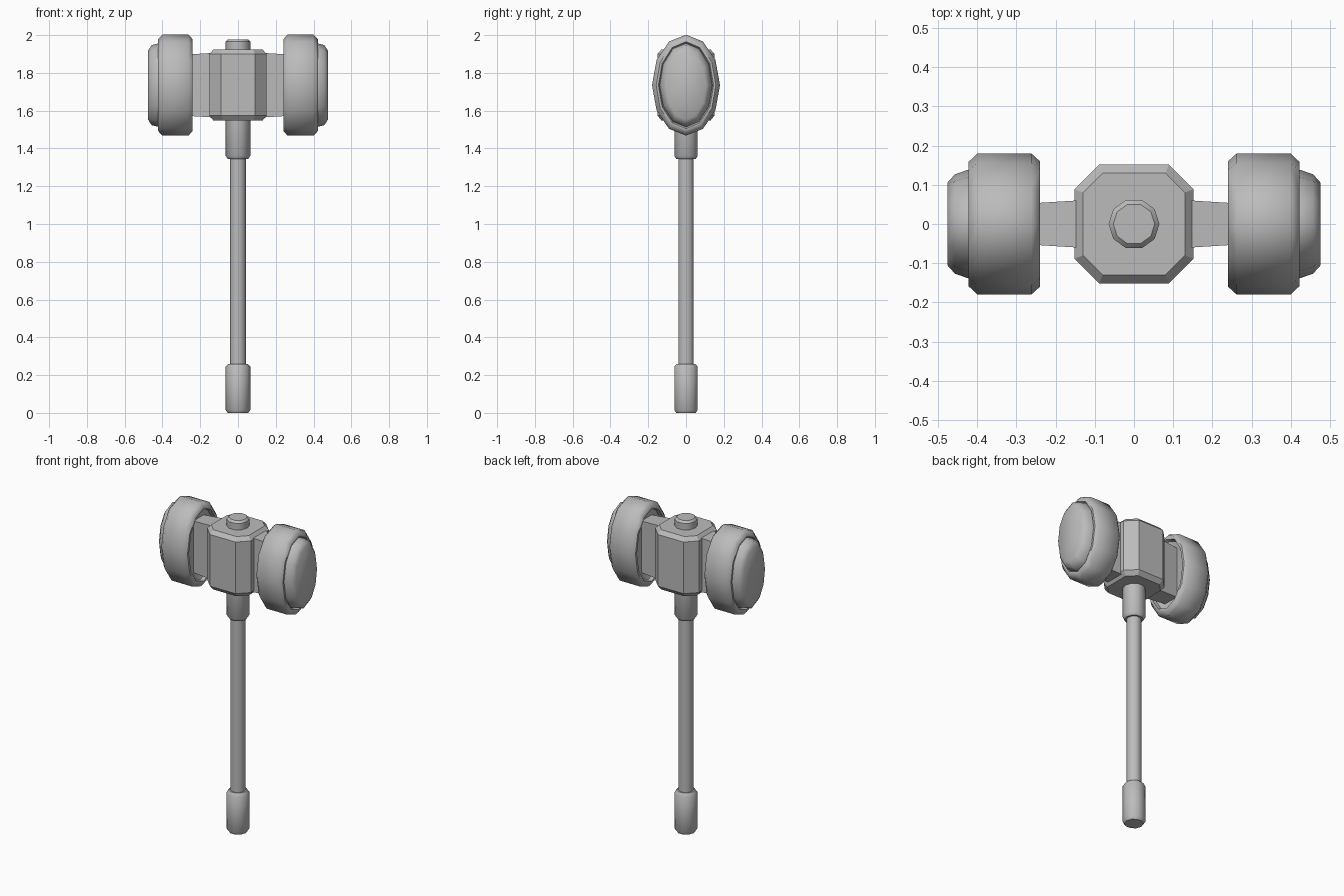
import bpy, bmesh, math

cube = bpy.data.objects.get("Cube")
if cube:
    bpy.data.objects.remove(cube, do_unlink=True)

metal = bpy.data.materials.new("plain grey")
metal.use_nodes = True
GREY = (0.5, 0.5, 0.5, 1)
metal.diffuse_color = GREY
metal.node_tree.nodes["Principled BSDF"].inputs["Base Color"].default_value = GREY


def loft(name, rings, smooth=None):
    """Skin a list of equal-length rings and close both ends."""
    bm = bmesh.new()
    rows = [[bm.verts.new(p) for p in ring] for ring in rings]
    n = len(rows[0])
    for a, b in zip(rows, rows[1:]):
        for i in range(n):
            j = (i + 1) % n
            bm.faces.new((a[i], a[j], b[j], b[i]))
    bm.faces.new(rows[0][::-1])
    bm.faces.new(rows[-1])
    bmesh.ops.recalc_face_normals(bm, faces=bm.faces)
    mesh = bpy.data.meshes.new(name)
    bm.to_mesh(mesh)
    bm.free()
    mesh.materials.append(metal)
    obj = bpy.data.objects.new(name, mesh)
    bpy.context.collection.objects.link(obj)
    if smooth:
        bpy.ops.object.select_all(action='DESELECT')
        obj.select_set(True)
        bpy.context.view_layer.objects.active = obj
        bpy.ops.object.shade_smooth_by_angle(angle=math.radians(smooth))
    return obj


def turned(name, profile, sides=10):
    """Round part about the z axis from (radius, height) pairs."""
    turn = [math.tau * i / sides for i in range(sides)]
    return loft(name, [[(r * math.cos(a), r * math.sin(a), z) for a in turn]
                       for r, z in profile], 40)


def chamfered(half, cut, z):
    """Square ring with cut corners."""
    h, c = half, half - cut
    return [(h, -c, z), (h, c, z), (c, h, z), (-c, h, z),
            (-h, c, z), (-h, -c, z), (-c, -h, z), (c, -h, z)]


# Shaft, grip and collars
turned("shaft", [(0.043, 0.2), (0.043, 1.4)])
turned("pommel", [(0.054, 0), (0.065, 0.015), (0.065, 0.245), (0.052, 0.26)])
turned("collar", [(0.054, 1.345), (0.065, 1.36), (0.065, 1.58)])
turned("top_knob", [(0.065, 1.9), (0.065, 1.965), (0.053, 1.978)])

# Centre block with bevelled top and bottom
loft("centre_block", [chamfered(0.13, 0.05, 1.548), chamfered(0.152, 0.063, 1.575),
                      chamfered(0.152, 0.063, 1.9), chamfered(0.13, 0.05, 1.924)])

# Oval hammer heads and their arms: (x, half width, half height)
MID = 1.735
HEAD = [(0.275, 0.115, 0.19), (0.262, 0.14, 0.222), (0.24, 0.145, 0.228),
        (0.24, 0.16, 0.243), (0.262, 0.18, 0.267), (0.4, 0.18, 0.267),
        (0.423, 0.158, 0.243), (0.423, 0.146, 0.23), (0.41, 0.14, 0.222),
        (0.425, 0.138, 0.22), (0.457, 0.127, 0.212), (0.476, 0.106, 0.183)]
ARM = [(0.13, 0.061, 0.171), (0.29, 0.051, 0.161)]
SIDES = 12
for side, s in (("left", 1), ("right", -1)):
    rings = []
    for x, w, h in HEAD:
        rings.append([(s * x, w * math.cos(math.tau * i / SIDES),
                       MID + h * math.sin(math.tau * i / SIDES)) for i in range(SIDES)])
    loft(side + "_hammer_head", rings, 46)
    loft(side + "_arm", [[(s * x, w, MID + h), (s * x, -w, MID + h),
                          (s * x, -w, MID - h), (s * x, w, MID - h)] for x, w, h in ARM])
